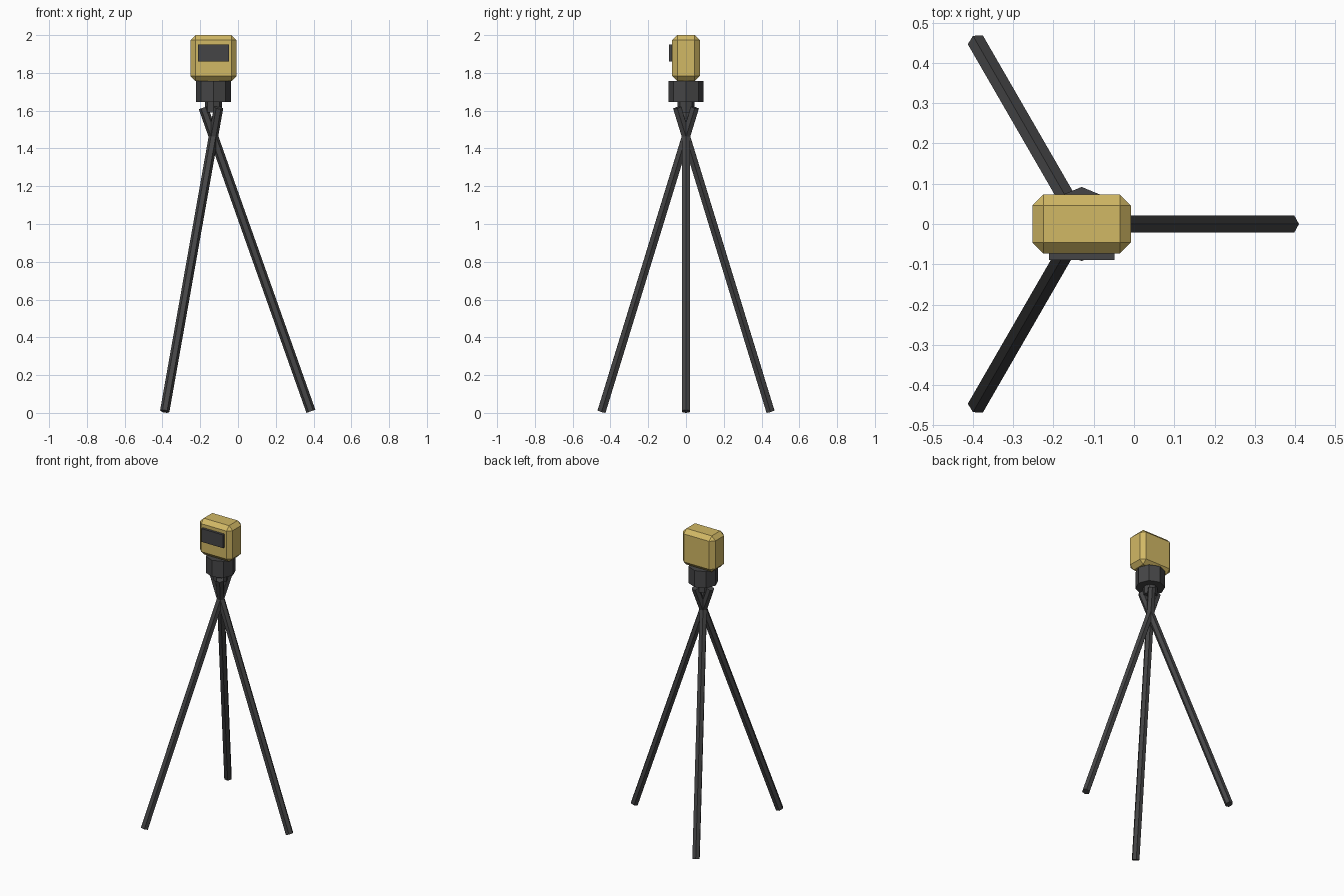
import bpy
from math import radians, cos, sin, pi
from mathutils import Vector

cube = bpy.data.objects.get("Cube")
if cube:
    bpy.data.objects.remove(cube, do_unlink=True)

AXIS = -0.13  # x of the tripod's upright axis


def material(name, color):
    mat = bpy.data.materials.new(name)
    mat.use_nodes = True
    mat.diffuse_color = color
    mat.node_tree.nodes["Principled BSDF"].inputs["Base Color"].default_value = color
    return mat


dark = material("dark grey", (0.06, 0.06, 0.062, 1))
gold = material("dull yellow", (0.64, 0.48, 0.13, 1))


def finish(name, mat):
    obj = bpy.context.object
    obj.name = name
    obj.data.materials.append(mat)
    return obj


def box(name, size, center, mat, bevel=0):
    bpy.ops.mesh.primitive_cube_add(size=1, location=center)
    obj = finish(name, mat)
    obj.scale = size
    bpy.ops.object.transform_apply(location=False, rotation=False, scale=True)
    if bevel:
        mod = obj.modifiers.new("chamfer", "BEVEL")
        mod.width = bevel
        mod.segments = 1
    return obj


def prism(name, sides, radius, bottom, top, mat):
    bpy.ops.mesh.primitive_cylinder_add(
        vertices=sides, radius=radius, depth=top - bottom,
        location=(AXIS, 0, (top + bottom) / 2))
    return finish(name, mat)


# Chamfered head with a display on its front
box("head", (0.244, 0.146, 0.244), (AXIS, 0, 1.878), gold, 0.027)
box("display", (0.163, 0.022, 0.09), (AXIS, -0.079, 1.905), dark)

# Collar and stem below the head
prism("collar", 8, 0.092, 1.645, 1.757, dark)
prism("stem", 8, 0.044, 1.59, 1.65, dark)

# Three six-sided legs that cross below the stem
for name, angle in (("left_leg", 0), ("back_leg", 2 * pi / 3), ("front_leg", -2 * pi / 3)):
    out = Vector((cos(angle), sin(angle), 0))
    foot = out * 0.516 + Vector((AXIS, 0, 0.0083))
    head = out * -0.054 + Vector((AXIS, 0, 1.616))
    along = head - foot
    bpy.ops.mesh.primitive_cylinder_add(
        vertices=6, radius=0.025, depth=along.length, location=(foot + head) / 2)
    leg = finish(name, dark)
    # Turn one ridge outward, then lean the leg
    side = Vector((-sin(angle), cos(angle), 0))
    for v in leg.data.vertices:
        x, y, z = v.co
        v.co = side * x + along.normalized().cross(side) * y + along.normalized() * z
